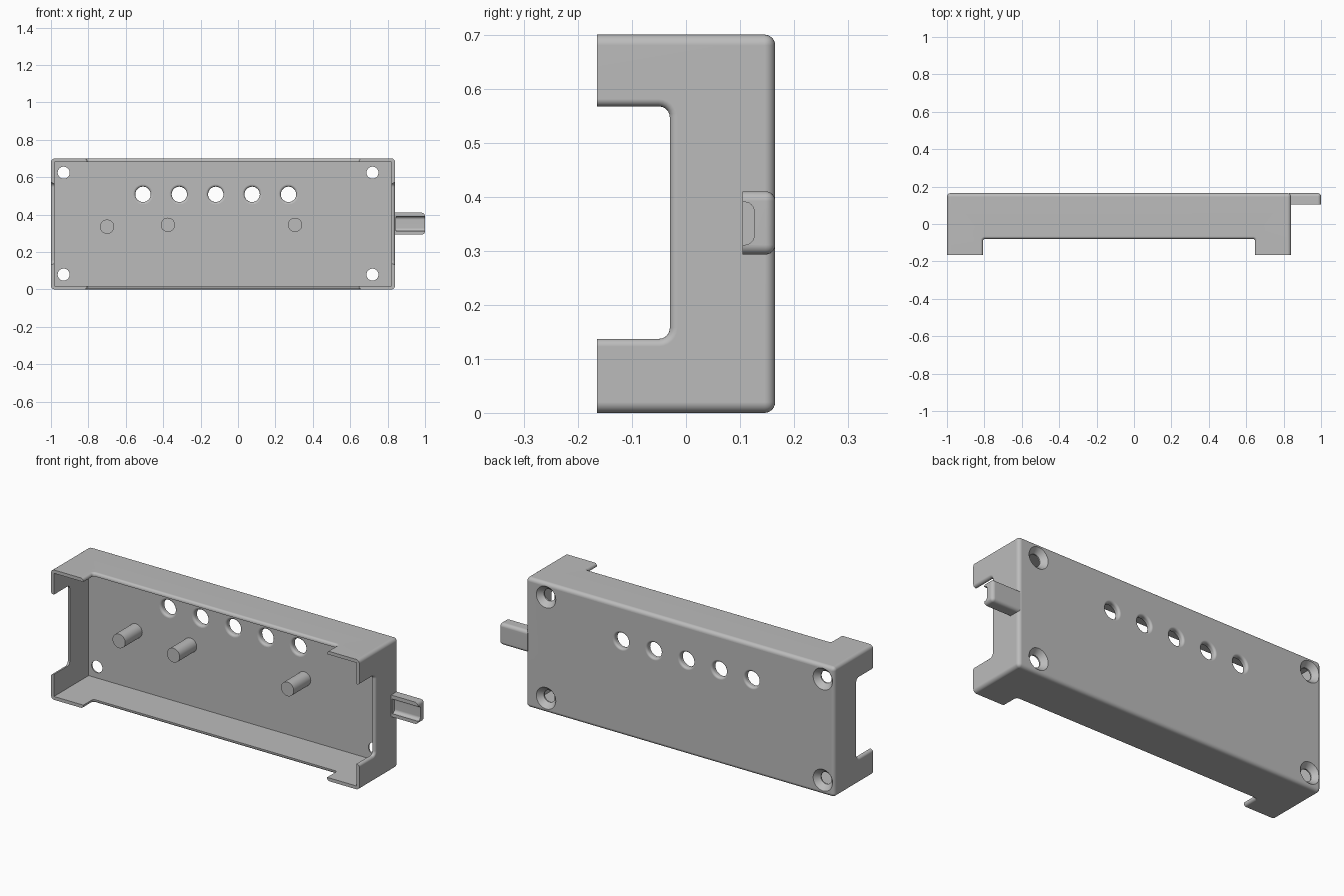
import bpy, bmesh, math
from mathutils import Vector

if "Cube" in bpy.data.objects:
    bpy.data.objects.remove(bpy.data.objects["Cube"], do_unlink=True)

GREY = (0.5, 0.5, 0.5, 1)
grey = bpy.data.materials.new("plain grey plastic")
grey.use_nodes = True
grey.diffuse_color = GREY
grey.node_tree.nodes["Principled BSDF"].inputs["Base Color"].default_value = GREY

X0, X1, H, Y = -1.0, 0.84, 0.7, 0.165   # case extents
WALL, BACK = 0.018, 0.035               # wall and back plate thickness
ROUND = 0.014                           # rounding of cut-out rims


def make_object(name, bm):
    bmesh.ops.recalc_face_normals(bm, faces=bm.faces[:])
    mesh = bpy.data.meshes.new(name)
    bm.to_mesh(mesh)
    bm.free()
    mesh.materials.append(grey)
    ob = bpy.data.objects.new(name, mesh)
    bpy.context.collection.objects.link(ob)
    return ob


def box(name, lo, hi, radius=0, rounded=None):
    """Box between two corners; edges whose midpoint passes the rule are rounded."""
    lo, hi = Vector(lo), Vector(hi)
    bm = bmesh.new()
    bmesh.ops.create_cube(bm, size=1)
    for v in bm.verts:
        v.co = (lo + hi) / 2 + v.co * (hi - lo)
    if radius:
        edges = [e for e in bm.edges if rounded((e.verts[0].co + e.verts[1].co) / 2)]
        bmesh.ops.bevel(bm, geom=edges, offset=radius, segments=6, profile=0.5, affect='EDGES')
    return make_object(name, bm)


def loft(bm, rings):
    """Closed solid through a list of rings with equal point counts."""
    rows = [[bm.verts.new(p) for p in ring] for ring in rings]
    n = len(rows[0])
    for a, b in zip(rows, rows[1:]):
        for i in range(n):
            j = (i + 1) % n
            bm.faces.new((a[i], a[j], b[j], b[i]))
    bm.faces.new(rows[0])
    bm.faces.new(rows[-1])


def flare(radius, steps=5):
    """Pairs of depth below the surface and outward offset for a rounded rim."""
    angles = [i * math.pi / 2 / steps for i in range(steps + 1)]
    return [(radius * (1 - math.cos(a)), radius * (1 - math.sin(a))) for a in angles]


def lathe(bm, x, z, profile, sides=40):
    """Solid of revolution about the y direction from (y, radius) pairs."""
    turns = [2 * math.pi * i / sides for i in range(sides)]
    loft(bm, [[(x + r * math.cos(t), y, z + r * math.sin(t)) for t in turns]
              for y, r in profile])


def notch(name, centre, half, floor, corner, start, end, place):
    """Open slot through two opposite walls, with rounded corners and rims."""
    def ring(offset, depth):
        w, f, r = half + offset, floor + offset, corner + offset
        pts = [(centre - w, -0.4)]
        for side in (-1, 1):
            for i in range(7):
                a = math.pi / 2 * (i / 6 if side < 0 else 1 - i / 6)
                pts.append((centre + side * (w - r + r * math.cos(a)), f - r + r * math.sin(a)))
        pts.append((centre + w, -0.4))
        return [place(u, y, depth) for u, y in pts]
    steps = flare(ROUND)
    near = [ring(ROUND, start - 0.1)] + [ring(o, start + d) for d, o in steps]
    far = [ring(o, end - d) for d, o in reversed(steps)] + [ring(ROUND, end + 0.1)]
    bm = bmesh.new()
    loft(bm, near + far)
    return make_object(name, bm)


def cut(target, cutters):
    """Subtract the cutters for good, then drop them."""
    for c in cutters:
        c.hide_render = True
        mod = target.modifiers.new("cut", 'BOOLEAN')
        mod.operation, mod.solver, mod.object = 'DIFFERENCE', 'EXACT', c
    graph = bpy.context.evaluated_depsgraph_get()
    mesh = bpy.data.meshes.new_from_object(target.evaluated_get(graph))
    target.modifiers.clear()
    target.data = mesh
    for c in cutters:
        bpy.data.objects.remove(c, do_unlink=True)


def smooth(ob):
    bpy.ops.object.select_all(action='DESELECT')
    ob.select_set(True)
    bpy.context.view_layer.objects.active = ob
    bpy.ops.object.shade_smooth_by_angle(angle=math.radians(30))
    mod = ob.modifiers.new("even shading", 'WEIGHTED_NORMAL')
    mod.keep_sharp = True


# Case shell: sharp at the open front, rounded elsewhere
case = box("case", (X0, -Y, 0), (X1, Y, H), 0.02, lambda m: m.y > -Y + 0.01)
cavity = box("cavity_cutter", (X0 + WALL, -0.4, WALL), (X1 - WALL, Y - BACK, H - WALL))

# Cut-outs in the end walls, and in the top and bottom walls
end_notch = notch("end_notch_cutter", 0.352, 0.215, -0.03, 0.02, X0, X1,
                  lambda u, y, d: (d, y, u))
long_notch = notch("long_notch_cutter", -0.08, 0.727, -0.08, 0.01, 0, H,
                   lambda u, y, d: (u, y, d))

# Row of indicator holes with softened rims
bm = bmesh.new()
steps = flare(0.012)
inner, hole = Y - BACK, 0.041
profile = [(inner - 0.02, hole + 0.012)] + [(inner + d, hole + o) for d, o in steps]
profile += [(Y - d, hole + o) for d, o in reversed(steps)] + [(Y + 0.02, hole + 0.012)]
for i in range(5):
    lathe(bm, -0.508 + 0.1945 * i, 0.508, profile)

# Countersunk screw holes in the corners
for x in (-0.932, 0.719):
    for z in (0.079, 0.624):
        lathe(bm, x, z, [(0.1, 0.032), (Y - 0.028, 0.032), (Y, 0.058), (Y + 0.02, 0.0766)])
holes = make_object("hole_cutter", bm)
cut(case, [cavity, end_notch, long_notch, holes])
smooth(case)

# Support pegs inside the back plate
for i, (x, z) in enumerate([(-0.70, 0.335), (-0.375, 0.345), (0.305, 0.345)]):
    bm = bmesh.new()
    lathe(bm, x, z, [(-0.015, 0.038), (Y - BACK + 0.005, 0.038)])
    smooth(make_object(f"support_peg_{i + 1}", bm))

# Grooved tab on the left end
tab = box("cable_tab", (X1 - 0.01, 0.105, 0.293), (1, Y, 0.41), 0.018,
          lambda m: m.y > 0.11 and m.x > X1)
groove = box("groove_cutter", (X1 + 0.006, 0, 0.311), (1.1, 0.126, 0.39), 0.017,
             lambda m: m.y > 0.12 and m.x > X1 + 0.02)
cut(tab, [groove])
smooth(tab)
